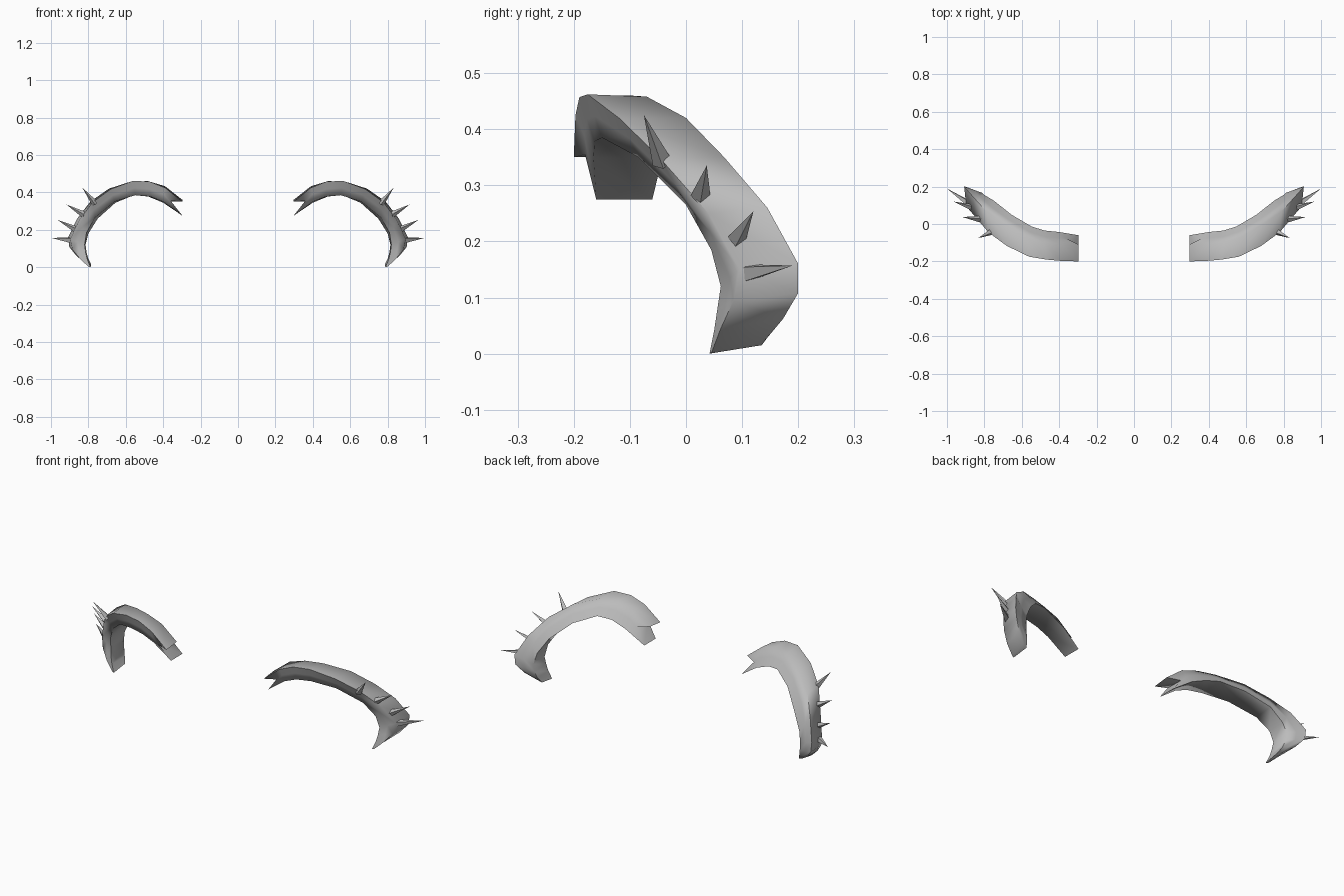
import bpy, bmesh, math
from mathutils import Vector

cube = bpy.data.objects.get("Cube")
if cube:
    bpy.data.objects.remove(cube, do_unlink=True)

grey = bpy.data.materials.new("plain grey")
grey.use_nodes = True
grey.diffuse_color = (0.5, 0.5, 0.5, 1)
grey.node_tree.nodes["Principled BSDF"].inputs["Base Color"].default_value = (0.5, 0.5, 0.5, 1)

# Cross-sections along the arch: front shoulder, ridge, back edge, front lip
SECTIONS = [
    [(.297, -.20, .35), (.297, -.11, .36), (.297, -.06, .275), (.297, -.16, .275)],
    [(.39, -.197, .425), (.39, -.107, .433), (.40, -.043, .345), (.40, -.165, .35)],
    [(.47, -.19, .457), (.48, -.10, .460), (.48, -.035, .378), (.47, -.163, .378)],
    [(.56, -.175, .462), (.57, -.07, .458), (.55, -.012, .388), (.55, -.15, .385)],
    [(.68, -.117, .418), (.69, .00, .420), (.655, .05, .345), (.66, -.085, .35)],
    [(.778, -.045, .347), (.79, .068, .350), (.75, .125, .26), (.765, .00, .265)],
    [(.85, .04, .25), (.86, .145, .260), (.80, .155, .18), (.81, .045, .185)],
    [(.897, .095, .15), (.908, .20, .160), (.815, .168, .12), (.82, .062, .12)],
    [(.885, .085, .095), (.902, .20, .108), (.81, .165, .08), (.815, .056, .08)],
    [(.845, .062, .045), (.865, .173, .062), (.80, .155, .045), (.805, .05, .04)],
    [(.80, .046, .003), (.81, .14, .024), (.785, .135, .015), (.788, .042, .0)],
]
# Spikes: base, tip
SPIKES = [
    ((.765, -.042, .340), (.832, -.075, .425)),
    ((.822, .026, .280), (.917, .037, .335)),
    ((.862, .088, .200), (.965, .120, .253)),
    ((.888, .113, .144), (1.0, .190, .157)),
]


def finish(name, bm, sign, angle):
    if sign < 0:
        for v in bm.verts:
            v.co.x *= -1
    bmesh.ops.recalc_face_normals(bm, faces=bm.faces)
    mesh = bpy.data.meshes.new(name)
    bm.to_mesh(mesh)
    bm.free()
    mesh.materials.append(grey)
    ob = bpy.data.objects.new(name, mesh)
    bpy.context.collection.objects.link(ob)
    bpy.ops.object.select_all(action='DESELECT')
    ob.select_set(True)
    bpy.context.view_layer.objects.active = ob
    if angle:
        bpy.ops.object.shade_smooth_by_angle(angle=math.radians(angle))


def arch(name, sign):
    bm = bmesh.new()
    rings = []
    for i, sec in enumerate(SECTIONS):
        m, r, b, f = (Vector(p) for p in sec)
        back, front = (r + b) / 2, (m + f) / 2
        if i == 0:  # swallow-tail notch in the inner end
            back, front = Vector((.36, -.078, .352)), Vector((.36, -.18, .355))
        rings.append([bm.verts.new(p) for p in (m, r, back, b, f, front)])
    for p, q in zip(rings, rings[1:]):
        for k in range(6):
            n = (k + 1) % 6
            bm.faces.new((p[k], p[n], q[n], q[k]))
    # End caps in two halves
    for ring in (rings[0], rings[-1]):
        m, r, back, b, f, front = ring
        bm.faces.new((m, r, back, front))
        bm.faces.new((front, back, b, f))
    finish(name, bm, sign, 75)


def spike(name, base, tip, sign):
    base, tip = Vector(base), Vector(tip)
    axis = tip - base
    bm = bmesh.new()
    bmesh.ops.create_cone(bm, cap_ends=True, segments=4, radius1=.018, radius2=0,
                          depth=axis.length)
    turn = Vector((0, 0, 1)).rotation_difference(axis).to_matrix()
    for v in bm.verts:
        v.co = turn @ v.co + (base + tip) / 2
    bmesh.ops.remove_doubles(bm, verts=bm.verts, dist=1e-4)
    finish(name, bm, sign, 0)


for side, sign in (("left", 1), ("right", -1)):
    arch(side + "_arch", sign)
    for i, (base, tip) in enumerate(SPIKES):
        spike(f"{side}_spike_{i + 1}", base, tip, sign)
